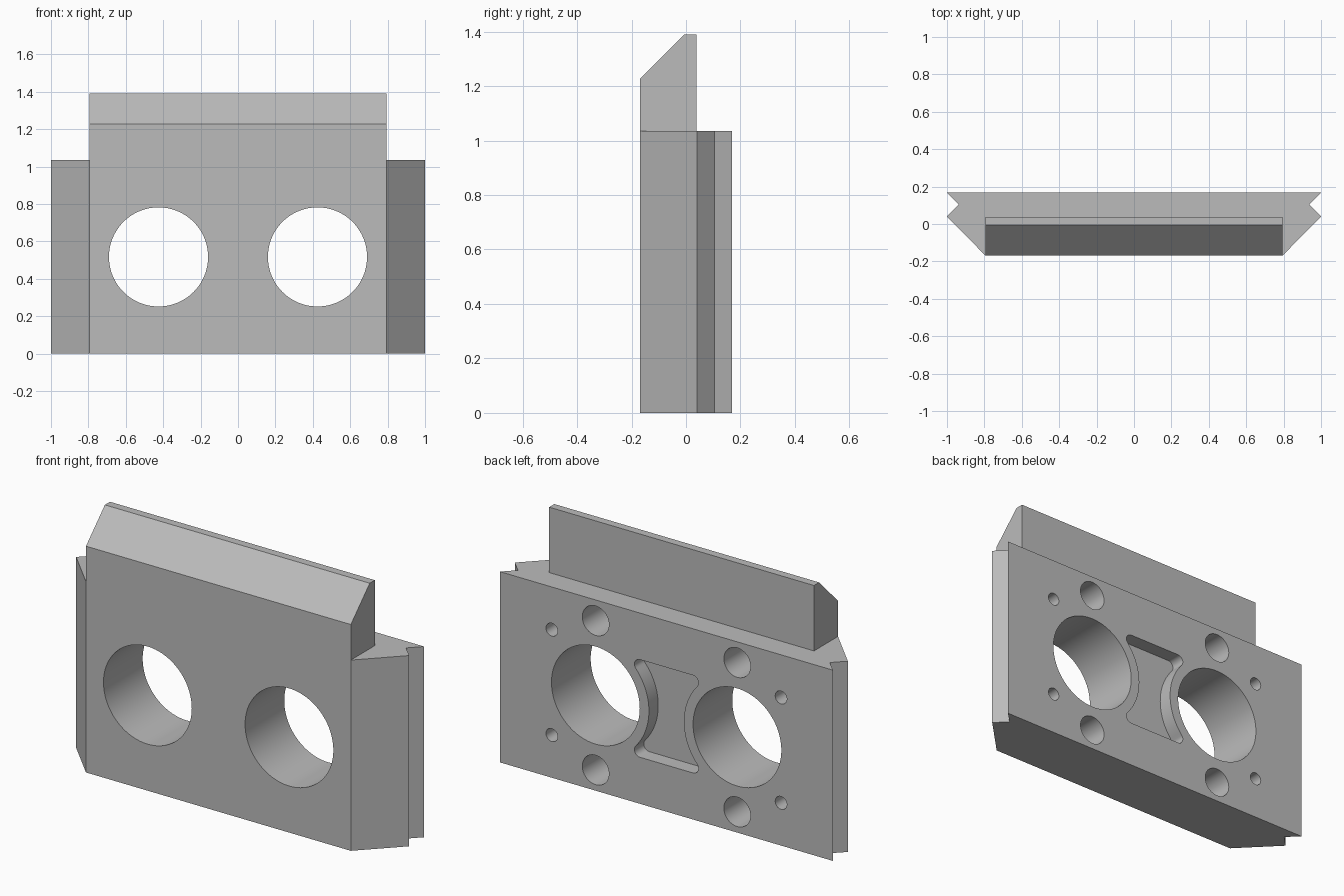
import bpy, bmesh, math
from math import sin, cos, pi
from mathutils import Vector

cube = bpy.data.objects.get("Cube")
if cube:
    bpy.data.objects.remove(cube, do_unlink=True)

BACK, FRONT, TOP = 0.168, -0.168, 1.035
MID = TOP / 2
BORE_X = 0.425

grey = bpy.data.materials.new("machined grey")
grey.use_nodes = True
colour = (0.5, 0.5, 0.5, 1)
grey.diffuse_color = colour
grey.node_tree.nodes["Principled BSDF"].inputs["Base Color"].default_value = colour


def prism(name, points, axis, low, high):
    """Extrude a 2D outline along one axis."""
    place = {
        "x": lambda a, b: (low, a, b),
        "y": lambda a, b: (a, low, b),
        "z": lambda a, b: (a, b, low),
    }[axis]
    bm = bmesh.new()
    face = bm.faces.new([bm.verts.new(place(a, b)) for a, b in points])
    top = bmesh.ops.extrude_face_region(bm, geom=[face])["geom"]
    move = Vector([high - low if axis == k else 0 for k in "xyz"])
    bmesh.ops.translate(bm, vec=move, verts=[v for v in top if isinstance(v, bmesh.types.BMVert)])
    bmesh.ops.recalc_face_normals(bm, faces=bm.faces)
    mesh = bpy.data.meshes.new(name)
    bm.to_mesh(mesh)
    bm.free()
    mesh.materials.append(grey)
    obj = bpy.data.objects.new(name, mesh)
    bpy.context.collection.objects.link(obj)
    return obj


def arc(cx, cz, radius, start, end, steps):
    return [(cx + radius * cos(start + (end - start) * i / steps),
             cz + radius * sin(start + (end - start) * i / steps)) for i in range(steps + 1)]


def combine(target, tool, operation):
    """Apply a boolean and remove its tool."""
    mod = target.modifiers.new(operation, "BOOLEAN")
    mod.operation, mod.solver, mod.object = operation, "EXACT", tool
    bpy.context.view_layer.objects.active = target
    bpy.ops.object.modifier_apply(modifier=mod.name)
    bpy.data.objects.remove(tool, do_unlink=True)


def drill(x, z, radius, depth, sides):
    hole = arc(x, z, radius, 0, 2 * pi, sides)[:-1]
    combine(block, prism("drill", hole, "y", BACK - depth, BACK + 0.1), "DIFFERENCE")


# Block with bevelled front corners and V-grooved ends
half = [(0.795, FRONT), (1, 0.04), (0.936, 0.104), (1, BACK)]
outline = half + [(-x, y) for x, y in reversed(half)]
block = prism("block", outline, "z", 0, TOP)

# Upright tongue with a sloped front edge
tongue = [(FRONT, TOP - 0.1), (0.038, TOP - 0.1), (0.038, 1.39), (-0.006, 1.39), (FRONT, 1.228)]
combine(block, prism("tongue", tongue, "x", -0.795, 0.795), "UNION")

# Through bores, blind bolt holes and pin holes
for side in (-1, 1):
    drill(side * BORE_X, MID, 0.265, 0.5, 96)
    for up in (-1, 1):
        drill(side * BORE_X, MID + up * 0.405, 0.08, 0.22, 48)
        drill(side * 0.688, MID + up * 0.286, 0.035, 0.16, 32)

# Waisted pocket between the bores, with rounded corners
reach, fillet, tall = 0.32, 0.033, 0.265
rise = tall - fillet
angle = math.asin(rise / (reach + fillet))
corner_x = BORE_X - (reach + fillet) * cos(angle)
right = (arc(corner_x, MID - rise, fillet, -pi / 2, angle, 10)
         + arc(BORE_X, MID, reach, pi + angle, pi - angle, 28)[1:-1]
         + arc(corner_x, MID + rise, fillet, -angle, pi / 2, 10))
pocket = right + [(-x, z) for x, z in reversed(right)]
combine(block, prism("pocket", pocket, "y", BACK - 0.08, BACK + 0.1), "DIFFERENCE")

# Merge coplanar faces and shade the bores smooth
bm = bmesh.new()
bm.from_mesh(block.data)
bmesh.ops.remove_doubles(bm, verts=bm.verts, dist=0.0001)
bmesh.ops.dissolve_limit(bm, angle_limit=0.005, verts=bm.verts, edges=bm.edges)
bm.to_mesh(block.data)
bm.free()
bpy.ops.object.select_all(action="DESELECT")
block.select_set(True)
bpy.context.view_layer.objects.active = block
bpy.ops.object.shade_smooth_by_angle(angle=math.radians(30))
